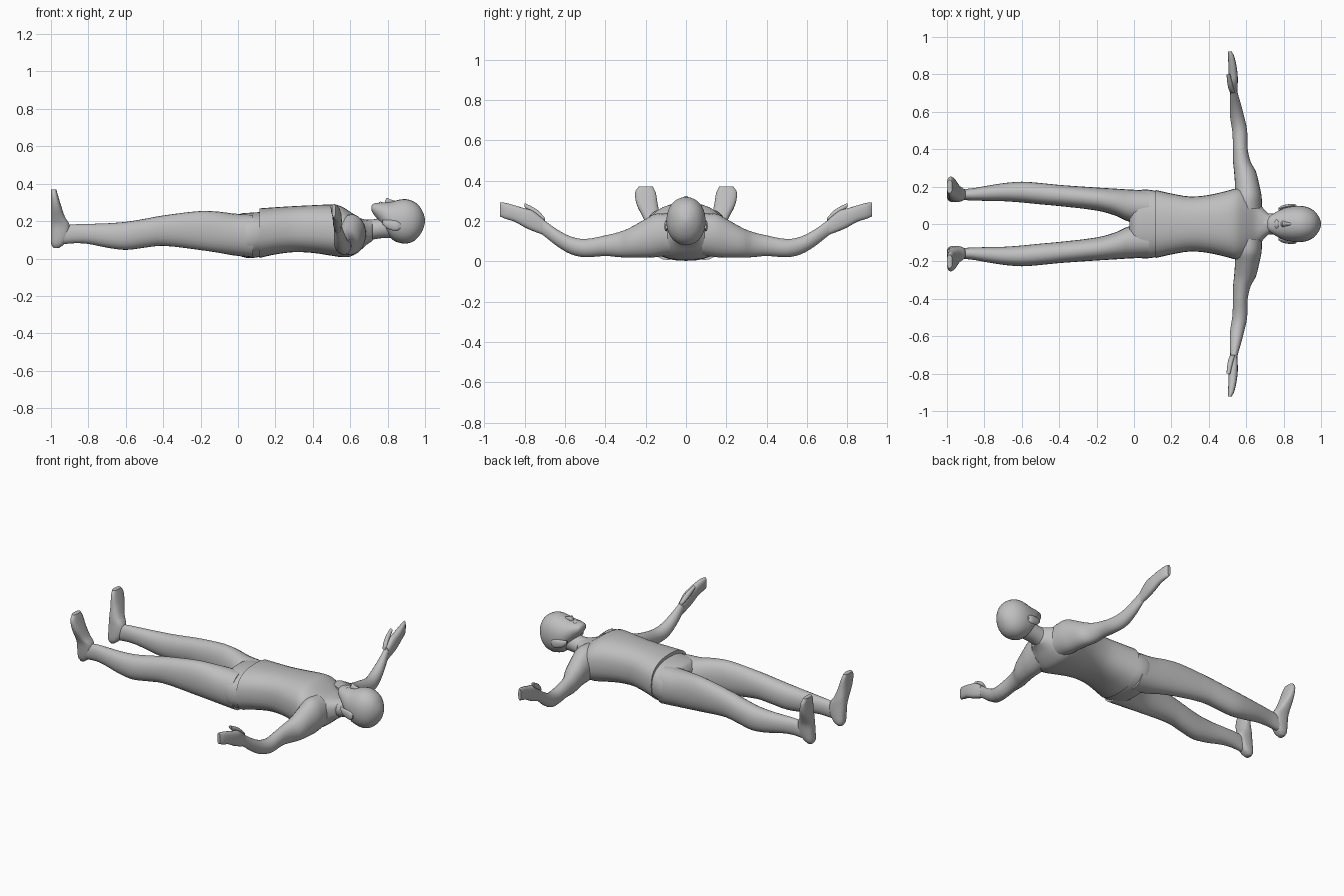
import bpy, bmesh, math
from mathutils import Vector

grey = bpy.data.materials.new("plain grey")
grey.diffuse_color = (0.52, 0.52, 0.52, 1)

# maps (along, a, b) of each loft axis onto x, y, z
AXES = {"x": lambda t, a, b: (t, a, b),
        "y": lambda t, a, b: (a, t, b),
        "z": lambda t, a, b: (b, a, t)}


def smooth_sections(secs, steps):
    """Fill in sections between the given ones with a smooth curve."""
    def slope(i, k):
        lo, hi = max(i - 1, 0), min(i + 1, len(secs) - 1)
        return (secs[hi][k] - secs[lo][k]) / (secs[hi][0] - secs[lo][0])
    out = []
    for i in range(len(secs) - 1):
        p, q = secs[i], secs[i + 1]
        d = q[0] - p[0]
        for s in range(steps):
            u = s / steps
            row = [p[0] + d * u]
            for k in range(1, 5):
                row.append((2*u**3 - 3*u**2 + 1) * p[k] + (u**3 - 2*u**2 + u) * d * slope(i, k)
                           + (3*u**2 - 2*u**3) * q[k] + (u**3 - u**2) * d * slope(i + 1, k))
            out.append(row)
    out.append(list(secs[-1]))
    return out


def finish(name, bm, mirror, angle=50):
    bmesh.ops.recalc_face_normals(bm, faces=bm.faces)
    me = bpy.data.meshes.new(name)
    bm.to_mesh(me)
    bm.free()
    me.materials.append(grey)
    ob = bpy.data.objects.new(name, me)
    bpy.context.collection.objects.link(ob)
    if mirror:
        mod = ob.modifiers.new("other side", "MIRROR")
        mod.use_axis = (False, True, False)
        mod.use_clip = False
        mod.use_mirror_merge = False
    bpy.ops.object.select_all(action="DESELECT")
    ob.select_set(True)
    bpy.context.view_layer.objects.active = ob
    bpy.ops.object.shade_smooth_by_angle(angle=math.radians(angle))
    return ob


def loft(name, axis, secs, power=2.0, mirror=False, sides=24, steps=3):
    """Sections are (along, a_min, a_max, b_min, b_max)."""
    bm = bmesh.new()
    rings = []
    for t, a0, a1, b0, b1 in smooth_sections(secs, steps):
        ring = []
        for i in range(sides):
            w = 2 * math.pi * i / sides
            c, s = math.cos(w), math.sin(w)
            c = math.copysign(abs(c) ** (2 / power), c)
            s = math.copysign(abs(s) ** (2 / power), s)
            ring.append(bm.verts.new(AXES[axis](
                t, (a0 + a1) / 2 + c * (a1 - a0) / 2, (b0 + b1) / 2 + s * (b1 - b0) / 2)))
        rings.append(ring)
    for r0, r1 in zip(rings, rings[1:]):
        for i in range(sides):
            j = (i + 1) % sides
            bm.faces.new((r0[i], r0[j], r1[j], r1[i]))
    bm.faces.new(rings[0])
    bm.faces.new(rings[-1])
    return finish(name, bm, mirror)


def centred(rows):
    """Rows of (along, half width, b_min, b_max)."""
    return [(t, -w, w, b0, b1) for t, w, b0, b1 in rows]


# torso with a raised hem at the waist
loft("torso", "x", centred([
    (0.115, .182, .003, .268), (0.2, .163, .022, .274), (0.3, .147, .034, .28),
    (0.4, .155, .030, .285), (0.5, .178, .015, .288), (0.55, .19, .008, .28),
    (0.6, .18, .01, .25), (0.65, .135, .04, .217), (0.69, .085, .075, .207),
    (0.72, .055, .095, .205)]), power=2.5, sides=32)

# hips below the hem
loft("hips", "x", centred([
    (-0.025, .10, .05, .20), (0.0, .165, .018, .235), (0.07, .184, .002, .245),
    (0.16, .165, .02, .25)]), power=2.4, sides=32)

# neck
loft("neck", "x", centred([
    (0.64, .075, .07, .205), (0.70, .058, .095, .208), (0.76, .055, .108, .215),
    (0.82, .055, .11, .24)]))

# head from chin to crown
loft("head", "x", centred([
    (0.714, .022, .258, .282), (0.722, .038, .24, .292), (0.75, .058, .205, .298),
    (0.785, .078, .155, .300), (0.82, .09, .105, .303), (0.86, .096, .085, .314),
    (0.90, .096, .08, .317), (0.94, .085, .093, .304), (0.97, .064, .122, .28),
    (0.99, .036, .158, .245), (0.998, .015, .185, .22), (1.0, .003, .198, .206)]),
     power=2.15, sides=28)

# nose, wide at the tip and fading to the brow
loft("nose", "x", centred([
    (0.785, .010, .285, .305), (0.795, .016, .285, .325), (0.81, .012, .285, .318),
    (0.845, .007, .285, .308)]), sides=10, steps=2)

# lips
loft("lips", "x", centred([
    (0.75, .014, .285, .298), (0.762, .025, .285, .305), (0.775, .016, .285, .299)]),
     sides=10, steps=2)

# ears, leaning out from the head
loft("ear", "x", [
    (0.772, .076, .086, .185, .205), (0.79, .078, .098, .165, .205),
    (0.82, .084, .105, .152, .205), (0.85, .09, .108, .148, .20),
    (0.868, .09, .102, .16, .188)], mirror=True, sides=12, steps=2)

# legs
loft("leg", "x", [
    (-0.95, .13, .185, .075, .175), (-0.87, .126, .19, .082, .183),
    (-0.8, .124, .202, .078, .185), (-0.7, .122, .218, .058, .188),
    (-0.6, .115, .226, .046, .196), (-0.5, .105, .219, .058, .212),
    (-0.4, .096, .209, .068, .23), (-0.2, .072, .195, .045, .254),
    (-0.1, .045, .189, .03, .25), (-0.02, .01, .184, .016, .24),
    (0.08, .002, .18, .006, .235)], power=2.15, mirror=True)

# feet, toes up and turned out
loft("foot", "z", [
    (0.055, .13, .165, -.985, -.958), (0.075, .118, .18, -.998, -.932),
    (0.12, .117, .19, -1, -.905), (0.18, .122, .198, -1, -.90),
    (0.22, .127, .215, -1, -.924), (0.28, .14, .244, -1, -.945),
    (0.34, .15, .253, -1, -.963), (0.37, .165, .235, -1, -.972)],
     power=2.6, mirror=True)

# arms, shoulder to wrist
loft("arm", "y", [
    (0.08, .53, .685, .03, .235), (0.15, .535, .682, .02, .235), (0.2, .54, .672, .018, .21),
    (0.28, .535, .652, .018, .165), (0.33, .53, .625, .02, .145),
    (0.4, .53, .608, .026, .128), (0.5, .525, .605, .02, .11),
    (0.57, .514, .59, .034, .122), (0.64, .512, .572, .075, .158),
    (0.71, .515, .552, .13, .208), (0.75, .515, .55, .155, .232)], mirror=True)

# hands, flat with fingers together
loft("hand", "y", [
    (0.71, .515, .552, .132, .21), (0.76, .508, .555, .15, .25),
    (0.80, .506, .554, .168, .262), (0.85, .505, .547, .196, .277),
    (0.90, .502, .535, .212, .29), (0.922, .502, .522, .222, .292)],
     power=2.6, mirror=True, sides=16)

# thumbs
loft("thumb", "y", [
    (0.70, .515, .54, .195, .215), (0.73, .503, .532, .215, .25),
    (0.77, .497, .522, .24, .275), (0.80, .495, .515, .268, .288)],
     mirror=True, sides=10, steps=2)
